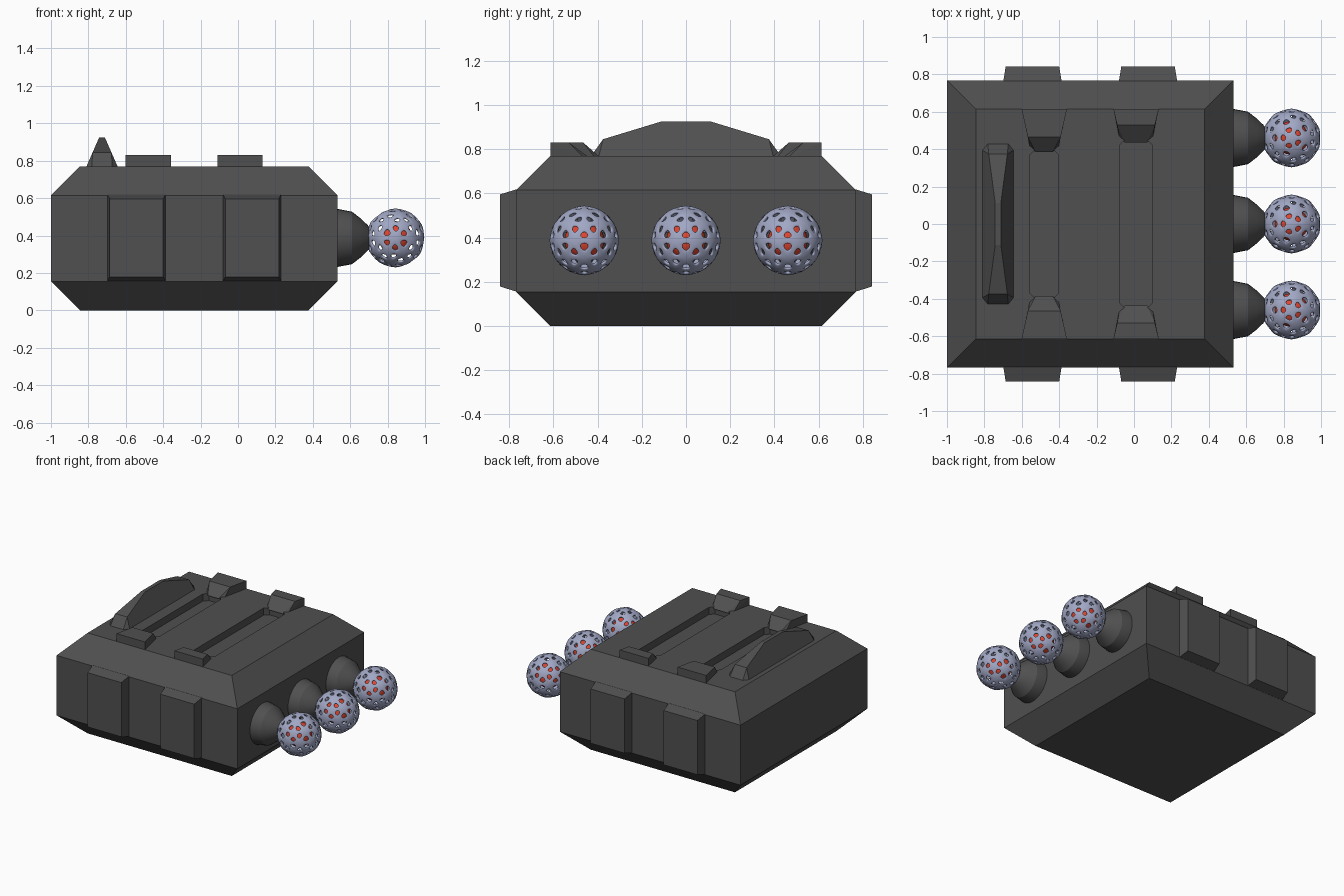
import bpy, bmesh, math
from mathutils import Vector

if "Cube" in bpy.data.objects:
    bpy.data.objects.remove(bpy.data.objects["Cube"])


def material(name, rgb):
    m = bpy.data.materials.new(name)
    m.diffuse_color = (*rgb, 1)
    m.use_nodes = True
    m.node_tree.nodes["Principled BSDF"].inputs["Base Color"].default_value = m.diffuse_color
    return m


DARK = material("dark grey metal", (0.08, 0.08, 0.08))
SHELL = material("lavender steel", (0.36, 0.39, 0.56))
RED = material("glowing red", (0.75, 0.06, 0.03))


def finish(bm, name, mat):
    bmesh.ops.recalc_face_normals(bm, faces=bm.faces)
    me = bpy.data.meshes.new(name)
    bm.to_mesh(me)
    bm.free()
    me.materials.append(mat)
    ob = bpy.data.objects.new(name, me)
    bpy.context.collection.objects.link(ob)
    return ob


def loft(name, rings, mat=DARK):
    """Closed solid through rings of equal point count."""
    bm = bmesh.new()
    rs = [[bm.verts.new(p) for p in r] for r in rings]
    n = len(rs[0])
    for a, b in zip(rs, rs[1:]):
        for i in range(n):
            bm.faces.new((a[i], a[(i + 1) % n], b[(i + 1) % n], b[i]))
    bm.faces.new(rs[0][::-1])
    bm.faces.new(rs[-1])
    return finish(bm, name, mat)


def hull(name, pts, mat=DARK):
    bm = bmesh.new()
    for p in pts:
        bm.verts.new(p)
    bmesh.ops.convex_hull(bm, input=bm.verts)
    bmesh.ops.dissolve_limit(bm, angle_limit=0.02, verts=bm.verts, edges=bm.edges)
    return finish(bm, name, mat)


def rect(cx, hx, hy, z):
    return [(cx - hx, -hy, z), (cx + hx, -hy, z), (cx + hx, hy, z), (cx - hx, hy, z)]


# Main body with chamfered top and bottom
CX = -0.234
body = loft("body", [rect(CX, 0.611, 0.614, 0), rect(CX, 0.766, 0.768, 0.155),
                     rect(CX, 0.766, 0.768, 0.615), rect(CX, 0.611, 0.614, 0.77)])

# Strips across the roof: centre x, groove half width, groove half length, block flat end
for k, (x, w, gl, flat) in enumerate([(-0.48, 0.076, 0.40, 0.465), (0.011, 0.089, 0.45, 0.53)]):
    # recessed groove with clipped corners
    c = 0.03
    plan = [(-w, -gl + c), (-w + c, -gl), (w - c, -gl), (w, -gl + c),
            (w, gl - c), (w - c, gl), (-w + c, gl), (-w, gl - c)]
    cutter = loft(f"groove_cutter_{k}", [[(x + a, b, z) for a, b in plan] for z in (0.715, 0.9)])
    cutter.hide_render = True
    cutter.hide_viewport = True
    mod = body.modifiers.new("groove", "BOOLEAN")
    mod.object = cutter
    mod.solver = "EXACT"
    # raised clamp block at each end of the groove, and the plate on the side wall
    for s, side in ((-1, "front"), (1, "back")):
        pts = []
        for m in (-1, 1):
            pts += [(x + m * 0.121, s * 0.614, 0.76), (x + m * 0.121, s * 0.614, 0.83),
                    (x + m * (w + 0.012), s * flat, 0.83),
                    (x + m * w, s * (gl + 0.01), 0.76), (x + m * (w - c), s * (gl - 0.015), 0.76)]
        hull(f"{side}_clamp_{k}", pts)
        px = (-0.543, 0.075)[k]
        loft(f"{side}_side_plate_{k}",
             [[(px + a * hx, s * y, 0.387 + b * hz) for a, b in ((-1, -1), (1, -1), (1, 1), (-1, 1))]
              for hx, y, hz in ((0.155, 0.76, 0.231), (0.155, 0.768, 0.231), (0.143, 0.842, 0.208))])

# Roof fin
fin = []
for sx in (-1, 1):
    for sy in (-1, 1):
        fin += [(-0.727 + sx * a, sy * b, z) for a, b, z in
                ((0.085, 0.395, 0.765), (0.055, 0.432, 0.765),
                 (0.05, 0.375, 0.845), (0.015, 0.112, 0.925))]
hull("roof_fin", fin)

# Lamp sockets and lattice balls on the right side
PROFILE = [(0.52, 0.155), (0.533, 0.155), (0.61, 0.14), (0.655, 0.105), (0.692, 0.07), (0.70, 0.06)]
Z = 0.387
for k, y in enumerate((-0.46, 0, 0.46)):
    n = 32
    sock = loft(f"socket_{k}", [[(px, y + r * math.cos(2 * math.pi * i / n), Z + r * math.sin(2 * math.pi * i / n))
                                 for i in range(n)] for px, r in PROFILE])
    # perforated shell: every triangle of the ball gets a hole
    bm = bmesh.new()
    bmesh.ops.create_icosphere(bm, subdivisions=2, radius=0.163)
    tris = bm.faces[:]
    bmesh.ops.inset_individual(bm, faces=tris, thickness=0.0125, use_even_offset=True)
    bmesh.ops.delete(bm, geom=tris, context="FACES")
    ball = finish(bm, f"lattice_ball_{k}", SHELL)
    ball.location = (0.842, y, Z)
    for p in ball.data.polygons:
        p.use_smooth = True
    sol = ball.modifiers.new("thickness", "SOLIDIFY")
    sol.thickness = 0.014
    sol.offset = -1
    sub = ball.modifiers.new("rounding", "SUBSURF")
    sub.levels = sub.render_levels = 2
    # red core
    bm = bmesh.new()
    bmesh.ops.create_icosphere(bm, subdivisions=3, radius=0.09)
    core = finish(bm, f"red_core_{k}", RED)
    core.location = (0.842, y, Z)
    bpy.ops.object.select_all(action="DESELECT")
    for ob in (sock, core):
        ob.select_set(True)
        bpy.context.view_layer.objects.active = ob
    bpy.ops.object.shade_smooth_by_angle(angle=math.radians(25))
